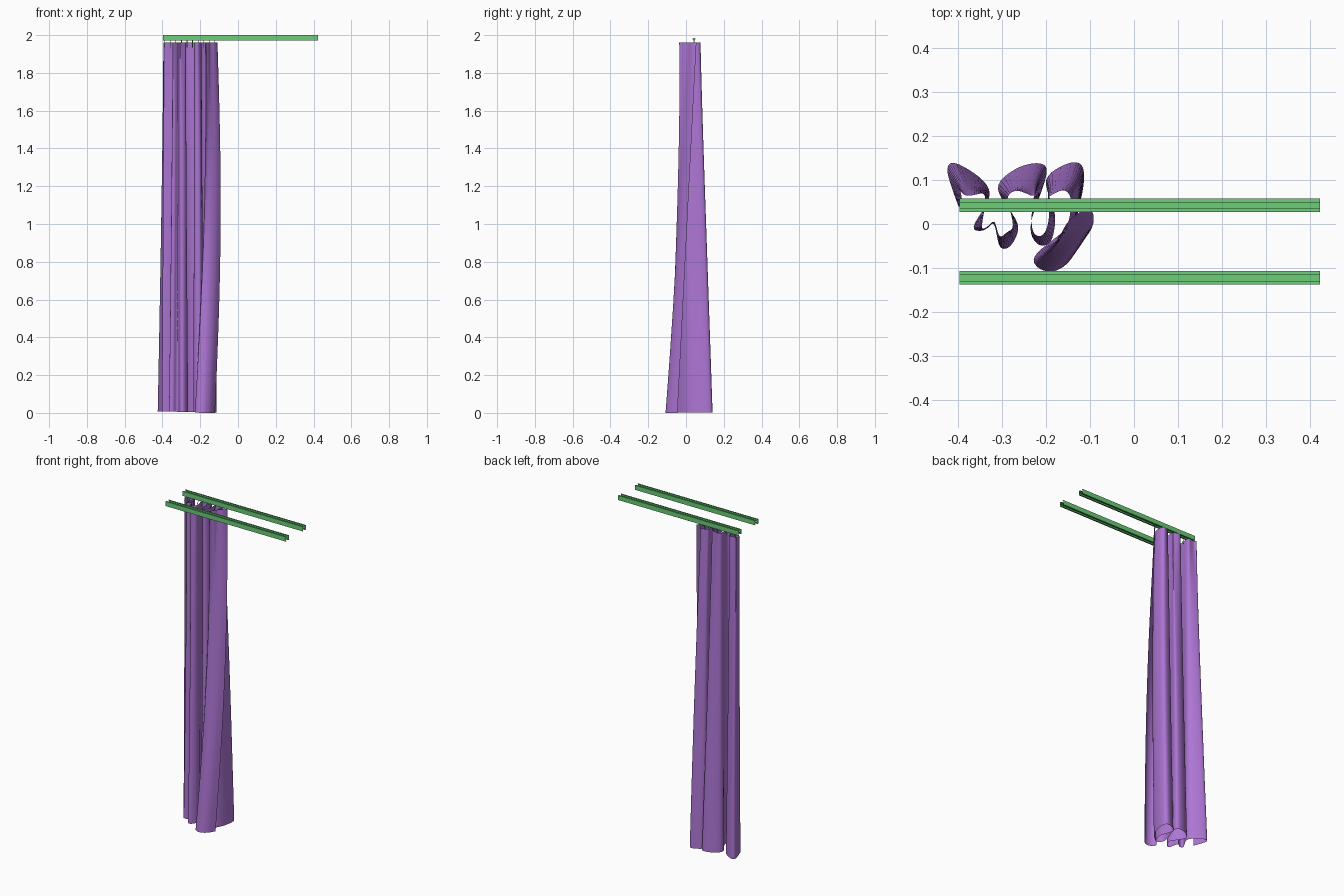
import bpy, bmesh, math
from mathutils import Vector

if "Cube" in bpy.data.objects:
    bpy.data.objects.remove(bpy.data.objects["Cube"])


def material(name, color):
    m = bpy.data.materials.new(name)
    m.diffuse_color = color
    m.use_nodes = True
    m.node_tree.nodes["Principled BSDF"].inputs["Base Color"].default_value = m.diffuse_color
    return m


GREEN = material("rail_green", (0.15, 0.62, 0.19, 1))
PURPLE = material("cloth_purple", (0.42, 0.18, 0.66, 1))


def add_object(name, bm, mat):
    me = bpy.data.meshes.new(name)
    bm.to_mesh(me)
    bm.free()
    me.materials.append(mat)
    ob = bpy.data.objects.new(name, me)
    bpy.context.collection.objects.link(ob)
    return ob


def loft(bm, rows):
    """Join equally long rows of points into a sheet of quads."""
    vs = [[bm.verts.new(p) for p in r] for r in rows]
    for a, b in zip(vs, vs[1:]):
        for i in range(len(a) - 1):
            bm.faces.new((a[i], a[i + 1], b[i + 1], b[i]))


# Rails: thin lipped side channels joined by a web, open at the ends
def rail(name, yc):
    bm = bmesh.new()
    side = [(0.007, 2.0), (0.0155, 2.0), (0.0155, 1.972), (0.007, 1.972)]
    mirrored = [(-y, z) for y, z in reversed(side)]
    web = [(0.0155, 1.986), (-0.0155, 1.986)]
    for prof in (side, mirrored, web):
        loft(bm, [[(x, yc + y, z) for y, z in prof] for x in (-0.398, 0.424)])
    return add_object(name, bm, GREEN)


rail("back_rail", 0.0425)
rail("front_rail", -0.1225)

# Curtain: serpentine hem line, tightened towards the top
HEM = [(-.40, .04), (-.425, .12), (-.405, .138), (-.345, .10), (-.33, .06),
       (-.365, -.005), (-.345, -.015), (-.32, .0), (-.305, -.052), (-.28, -.048),
       (-.265, .0), (-.31, .08), (-.27, .125), (-.215, .138), (-.20, .11),
       (-.235, .0), (-.22, -.045), (-.19, -.04), (-.18, .02), (-.20, .10),
       (-.15, .138), (-.117, .13), (-.118, .07), (-.145, .0), (-.222, -.068),
       (-.22, -.098), (-.185, -.108), (-.15, -.088), (-.122, -.045)]
TOP_Z = 1.96


def spline(points, steps=6):
    p = [Vector(q) for q in points]
    p = [p[0]] + p + [p[-1]]
    out = []
    for i in range(1, len(p) - 2):
        a, b, c, d = p[i - 1:i + 3]
        for k in range(steps):
            t = k / steps
            out.append(0.5 * (2 * b + (c - a) * t + (2 * a - 5 * b + 4 * c - d) * t * t
                              + (3 * b - a - 3 * c + d) * t ** 3))
    out.append(p[-1])
    return out


hem = spline(HEM)
rows = []
ROWS = 40
for r in range(ROWS + 1):
    s = 1 - r / ROWS
    row = []
    for i, q in enumerate(hem):
        t = i / (len(hem) - 1)
        tail = max(0, (t - 0.88) / 0.12)      # free edge that twists forward
        xt = 0.6 * (-0.385 + 0.285 * t) + 0.4 * q.x
        yt = 0.02 + 0.052 * math.tanh((q.y - 0.02) / 0.055)
        yt += (0.055 - yt) * tail
        power = 1.6 - 0.6 * tail if q.y < 0.02 else 0.95
        bulge = 0.022 * math.sin(math.pi * s) * max(0, (t - 0.65) / 0.35)
        pinch = 0.006 * math.sin(20 * math.pi * t) * (1 - s) ** 6
        x = xt + (q.x - xt) * s ** 1.3 + bulge
        y = yt + (q.y - yt) * s ** power + pinch
        z = 0.008 * (1 - t) * s + TOP_Z * (1 - s)
        row.append((x, y, z))
    rows.append(row)
bm = bmesh.new()
loft(bm, rows)
curtain = add_object("curtain", bm, PURPLE)
for p in curtain.data.polygons:
    p.use_smooth = True

# Hooks: a bent wire from cloth to rail with a small slider on top
HOOK = [(0.036, 1.935), (0.031, 1.945), (0.036, 1.955), (0.0425, 1.962), (0.0425, 1.985)]
crv = bpy.data.curves.new("hook_wires", "CURVE")
crv.dimensions = "3D"
crv.bevel_depth = 0.0018
crv.bevel_resolution = 1
crv.materials.append(GREEN)
bm = bmesh.new()
for k in range(10):
    x = -0.388 + k * 0.0295
    sp = crv.splines.new("POLY")
    sp.points.add(len(HOOK) - 1)
    for pt, (y, z) in zip(sp.points, HOOK):
        pt.co = (x, y, z, 1)
    cube = bmesh.ops.create_cube(bm, size=1)["verts"]
    bmesh.ops.scale(bm, verts=cube, vec=(0.008, 0.016, 0.004))
    bmesh.ops.translate(bm, verts=cube, vec=(x, 0.0425, 1.980))
wires = bpy.data.objects.new("hook_wires", crv)
bpy.context.collection.objects.link(wires)
add_object("hook_sliders", bm, GREEN)
